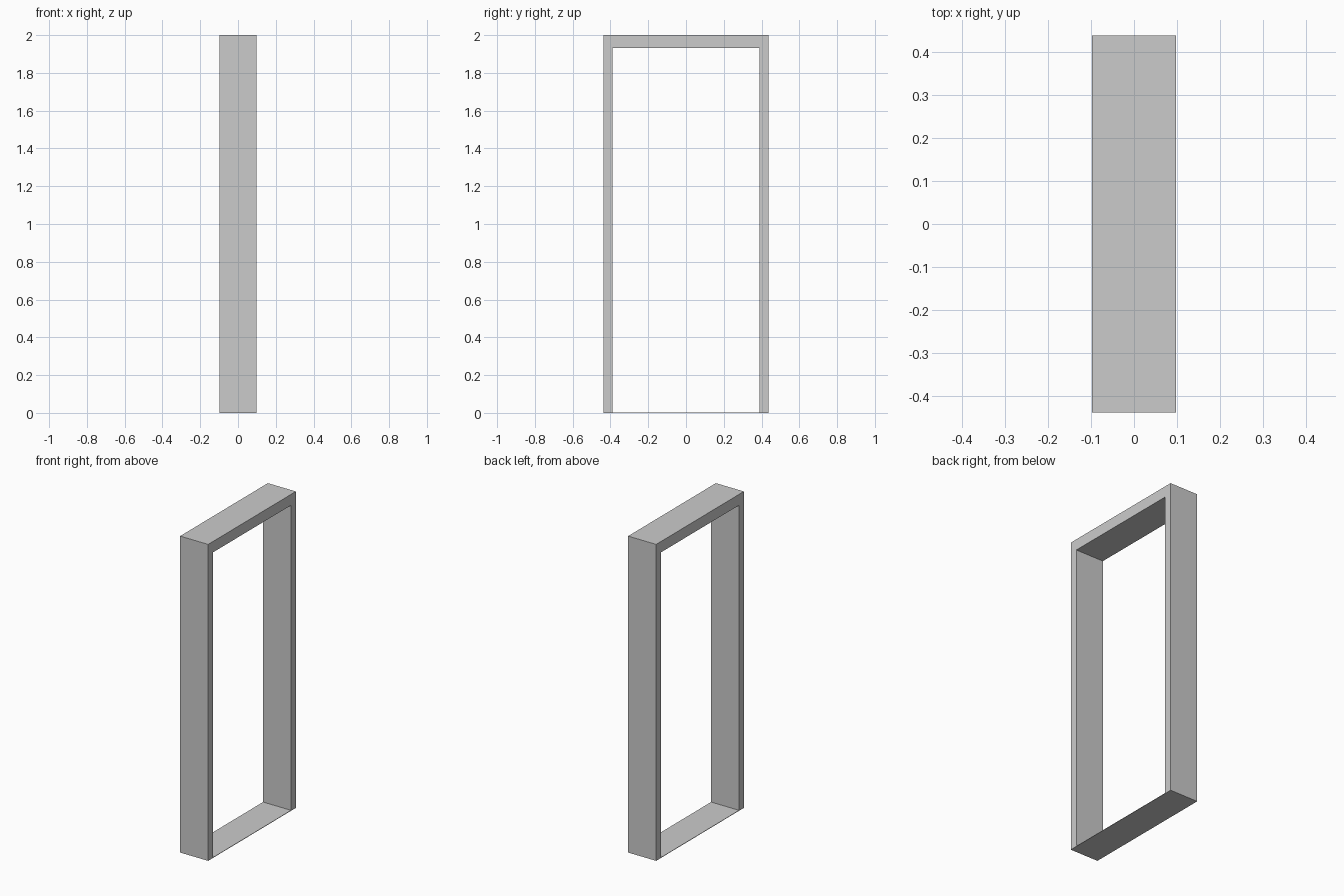
import bpy, bmesh

if "Cube" in bpy.data.objects:
    bpy.data.objects.remove(bpy.data.objects["Cube"])

DEPTH, HALF_W, HEIGHT = 0.196, 0.438, 2.0
JAMB, HEAD, SILL = 0.048, 0.069, 0.003
INNER, TOP = HALF_W - JAMB, HEIGHT - HEAD


def extruded(name, profile):
    """Extrude a y-z profile along x, centred on x = 0."""
    bm = bmesh.new()
    face = bm.faces.new([bm.verts.new((-DEPTH / 2, y, z)) for y, z in profile])
    geom = bmesh.ops.extrude_face_region(bm, geom=[face])["geom"]
    moved = [g for g in geom if isinstance(g, bmesh.types.BMVert)]
    bmesh.ops.translate(bm, verts=moved, vec=(DEPTH, 0, 0))
    bmesh.ops.recalc_face_normals(bm, faces=bm.faces)
    mesh = bpy.data.meshes.new(name)
    bm.to_mesh(mesh)
    bm.free()
    obj = bpy.data.objects.new(name, mesh)
    bpy.context.collection.objects.link(obj)
    return obj


# Jambs and header as one inverted U
half = [(HALF_W, HEIGHT), (HALF_W, 0), (INNER, 0), (INNER, TOP)]
extruded("door_frame", half + [(-y, z) for y, z in reversed(half)])

# Thin threshold plate between the jambs
extruded("threshold", [(-INNER, 0), (INNER, 0), (INNER, SILL), (-INNER, SILL)])
